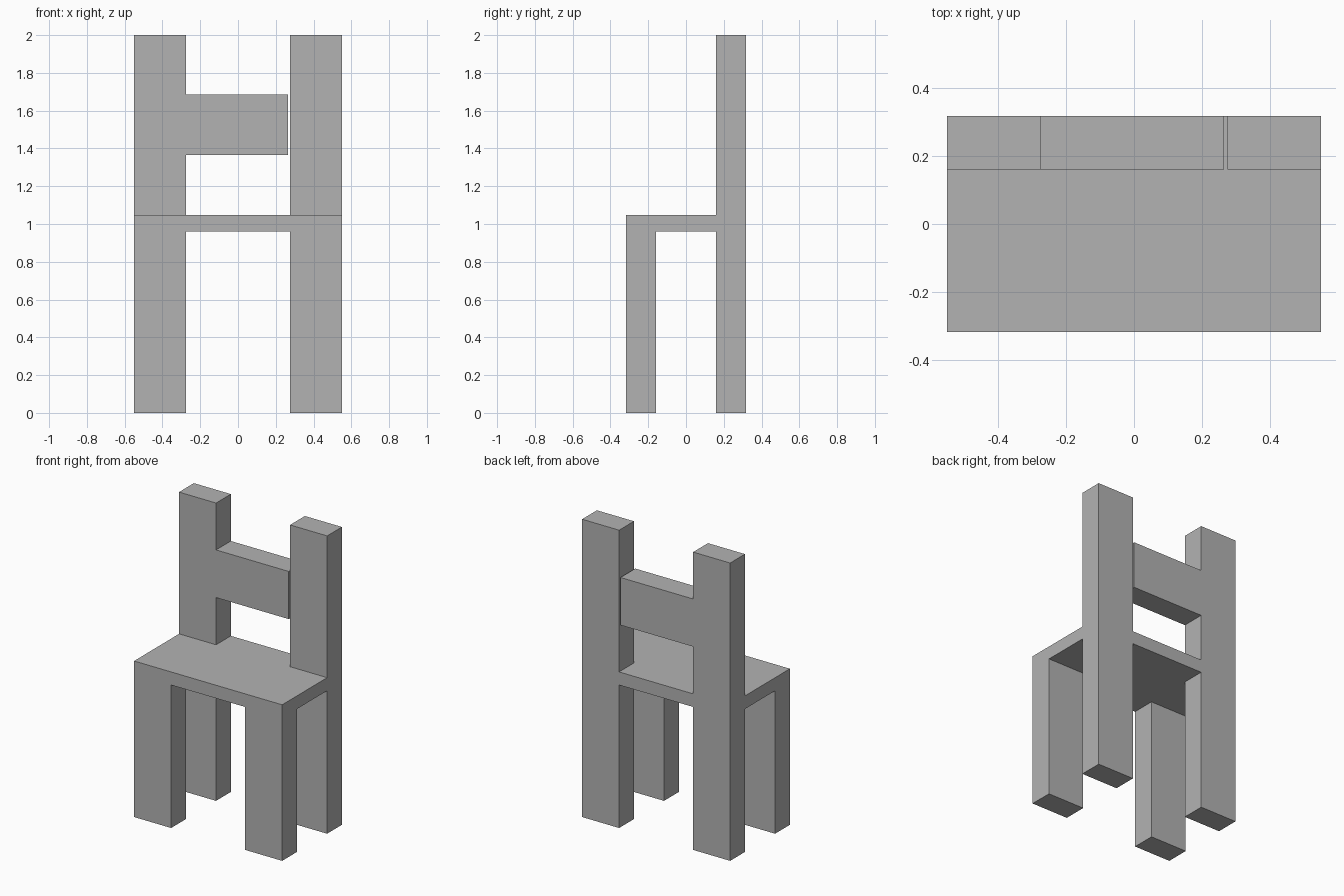
import bpy

cube = bpy.data.objects.get("Cube")
if cube:
    bpy.data.objects.remove(cube, do_unlink=True)

stone = bpy.data.materials.new("stone_grey")
stone.use_nodes = True
GREY = (0.45, 0.45, 0.45, 1)
stone.diffuse_color = GREY
stone.node_tree.nodes["Principled BSDF"].inputs["Base Color"].default_value = GREY


def box(name, x, y, z):
    """Add a flat-shaded box spanning the given (low, high) ranges."""
    spans = (x, y, z)
    bpy.ops.mesh.primitive_cube_add(size=1)
    part = bpy.context.object
    part.name = name
    part.location = [(a + b) / 2 for a, b in spans]
    part.scale = [b - a for a, b in spans]
    bpy.ops.object.transform_apply(location=True, rotation=False, scale=True)
    part.data.materials.append(stone)
    return part


HALF_W, HALF_D = 0.55, 0.317
INNER_X, INNER_Y = 0.275, 0.16
SEAT_LOW, SEAT_TOP = 0.96, 1.048
FRONT, BACK = (-HALF_D, -INNER_Y), (INNER_Y, HALF_D)

# Legs under the seat and back posts above it
for side, x in (("right", (-HALF_W, -INNER_X)), ("left", (INNER_X, HALF_W))):
    box(f"front_leg_{side}", x, FRONT, (0, SEAT_LOW))
    box(f"back_leg_{side}", x, BACK, (0, SEAT_LOW))
    box(f"back_post_{side}", x, BACK, (SEAT_TOP, 2))

# Seat slab
box("seat", (-HALF_W, HALF_W), (-HALF_D, HALF_D), (SEAT_LOW, SEAT_TOP))

# Backrest rail, joined to the right post with a thin gap at the left one
box("back_rail", (-INNER_X, 0.265), BACK, (1.365, 1.685))
